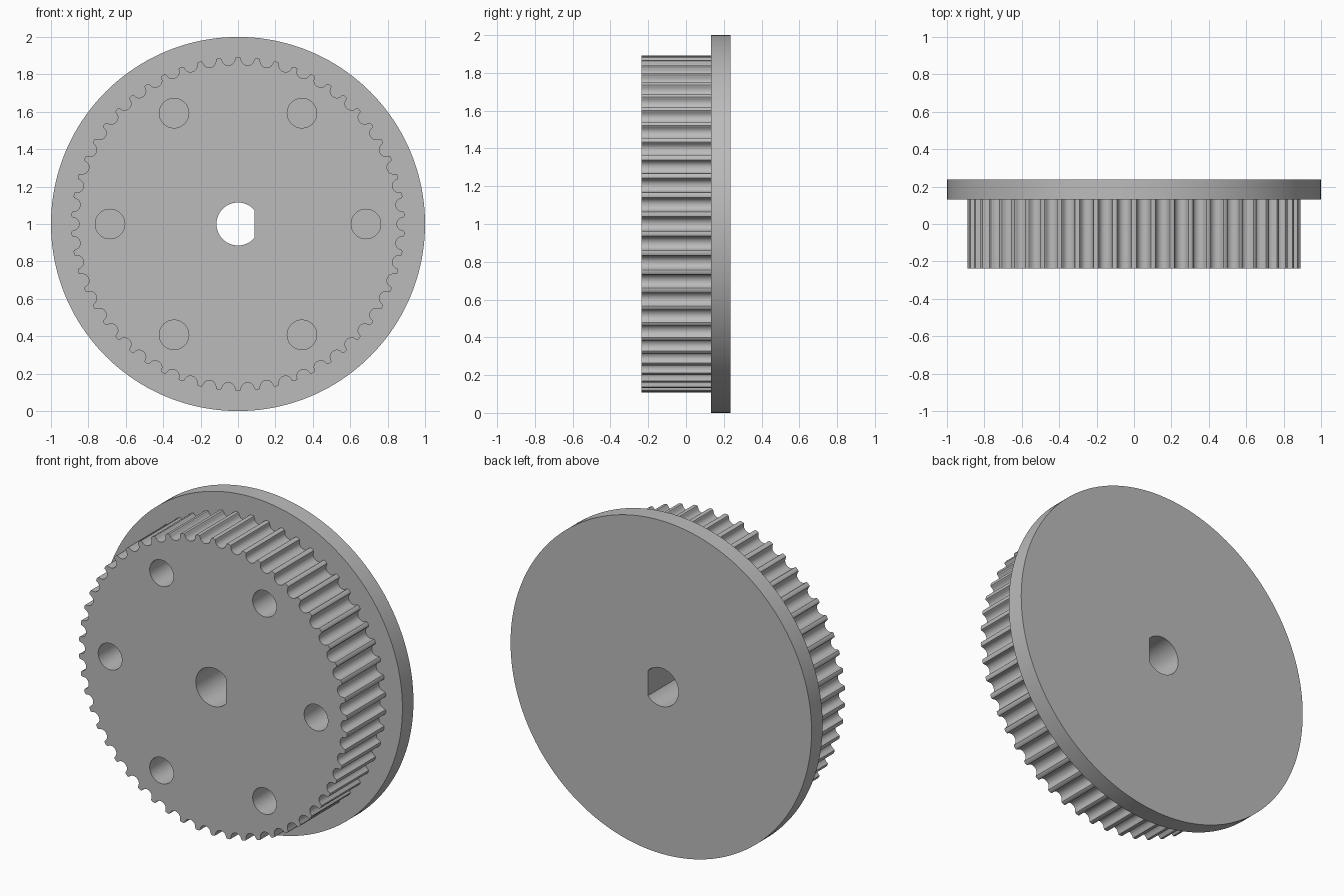
import bpy
import bmesh
from math import cos, sin, pi, tau, sqrt, asin, acos, radians

if "Cube" in bpy.data.objects:
    bpy.data.objects.remove(bpy.data.objects["Cube"])

MM = 2 / 38            # model units per millimetre
TEETH = 54
TIP = (TEETH * 2 / pi - 0.508) / 2 * MM
BACK, STEP, FRONT = 4.5 * MM, 2.5 * MM, -4.5 * MM

grey = bpy.data.materials.new("plain grey")
grey.use_nodes = True
colour = (0.5, 0.5, 0.5, 1)
grey.diffuse_color = colour
grey.node_tree.nodes["Principled BSDF"].inputs["Base Color"].default_value = colour


def circle(radius, sides, cx=0, cz=0):
    return [(cx + radius * cos(tau * i / sides), cz + radius * sin(tau * i / sides))
            for i in range(sides)]


def d_bore(radius, flat, sides=64):
    """Round bore with one flat on the +x side."""
    a = acos(flat / radius)
    return [(radius * cos(a + (tau - 2 * a) * i / sides),
             radius * sin(a + (tau - 2 * a) * i / sides)) for i in range(sides + 1)]


def toothed_rim():
    """Outline of the belt wheel: a rounded groove repeated around the rim."""
    half = [(0.847, 0), (0.735, 0.037), (0.678, 0.131), (0.656, 0.238), (0.62, 0.343),
            (0.572, 0.444), (0.512, 0.54), (0.406, 0.637), (0.282, 0.707), (0.144, 0.75)]
    groove = [(-w, d) for w, d in half] + [(0, 0.764)] + [(w, d) for w, d in half[::-1]]
    base = sqrt(TIP ** 2 - (half[0][0] * MM) ** 2)
    points = []
    for i in range(TEETH):
        a = tau * i / TEETH
        for w, d in groove:
            r, t = base - d * MM, w * MM
            points.append((r * cos(a) - t * sin(a), r * sin(a) + t * cos(a)))
    return points


def plate(name, loops, y0, y1):
    """Fill an outline with holes and extrude it along y."""
    bm = bmesh.new()
    for loop in loops:
        verts = [bm.verts.new((x, y0, z + 1)) for x, z in loop]
        for i, v in enumerate(verts):
            bm.edges.new((v, verts[i - 1]))
    bmesh.ops.triangle_fill(bm, use_beauty=True, edges=bm.edges[:], normal=(0, -1, 0))
    ext = bmesh.ops.extrude_face_region(bm, geom=bm.faces[:], use_keep_orig=True)
    moved = [g for g in ext["geom"] if isinstance(g, bmesh.types.BMVert)]
    bmesh.ops.translate(bm, verts=moved, vec=(0, y1 - y0, 0))
    bmesh.ops.recalc_face_normals(bm, faces=bm.faces[:])
    mesh = bpy.data.meshes.new(name)
    bm.to_mesh(mesh)
    bm.free()
    mesh.materials.append(grey)
    obj = bpy.data.objects.new(name, mesh)
    bpy.context.collection.objects.link(obj)
    bpy.ops.object.select_all(action="DESELECT")
    obj.select_set(True)
    bpy.context.view_layer.objects.active = obj
    bpy.ops.object.shade_smooth_by_angle(angle=radians(25))
    return obj


bore = d_bore(0.115, 0.087)
# Six blind holes around the bore, stopping at the flange
holes = [circle(1.5 * MM, 48, 13 * MM * cos(k * pi / 3), 13 * MM * sin(k * pi / 3))
         for k in range(6)]

plate("toothed_wheel", [toothed_rim(), bore] + holes, FRONT, STEP)
plate("flange", [circle(1, 160), bore], STEP, BACK)
